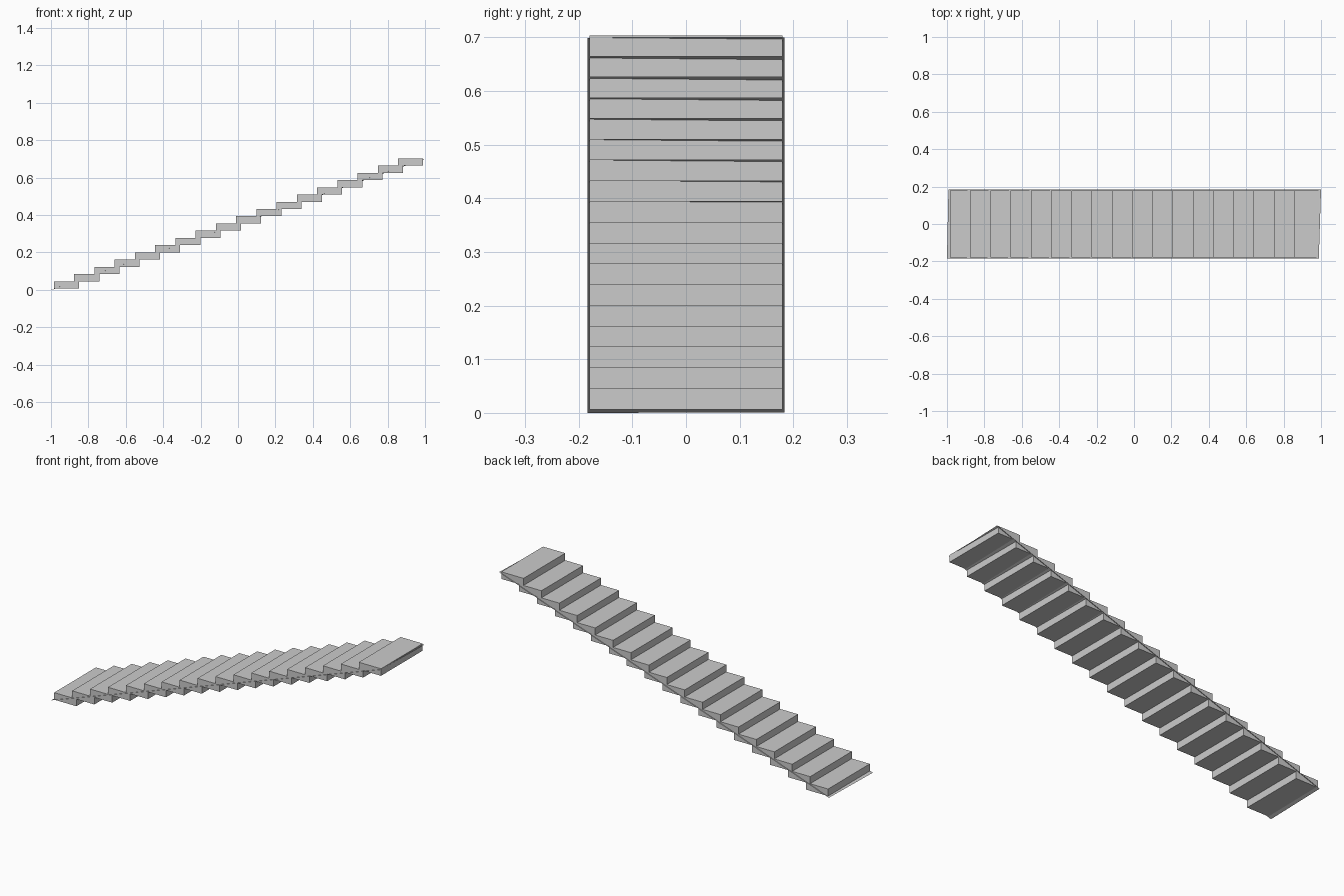
import bpy

if "Cube" in bpy.data.objects:
    bpy.data.objects.remove(bpy.data.objects["Cube"])

STEPS = 18
PITCH_X, RISE = 0.1082, 0.0387
DEPTH, HALF_W = 0.134, 0.18


def add_mesh(name, verts, faces):
    mesh = bpy.data.meshes.new(name)
    mesh.from_pydata(verts, [], faces)
    mesh.update()
    obj = bpy.data.objects.new(name, mesh)
    bpy.context.collection.objects.link(obj)
    return obj


# Overlapping slab treads climbing towards +x
for i in range(STEPS):
    x = -0.984 + PITCH_X * i
    z = 0.0065 + RISE * i
    bpy.ops.mesh.primitive_cube_add(
        size=1, location=(x + DEPTH / 2, 0, z + RISE / 2))
    step = bpy.context.object
    step.name = f"step_{i + 1:02d}"
    step.scale = (DEPTH, HALF_W * 2, RISE)

# Thin sloping sheet running through all the steps, slightly skewed
add_mesh("ramp_sheet",
         [(-1.0, -0.184, 0.0), (0.988, -0.184, 0.699),
          (1.0, 0.184, 0.700), (-0.992, 0.184, 0.001)],
         [(0, 1, 2, 3)])
